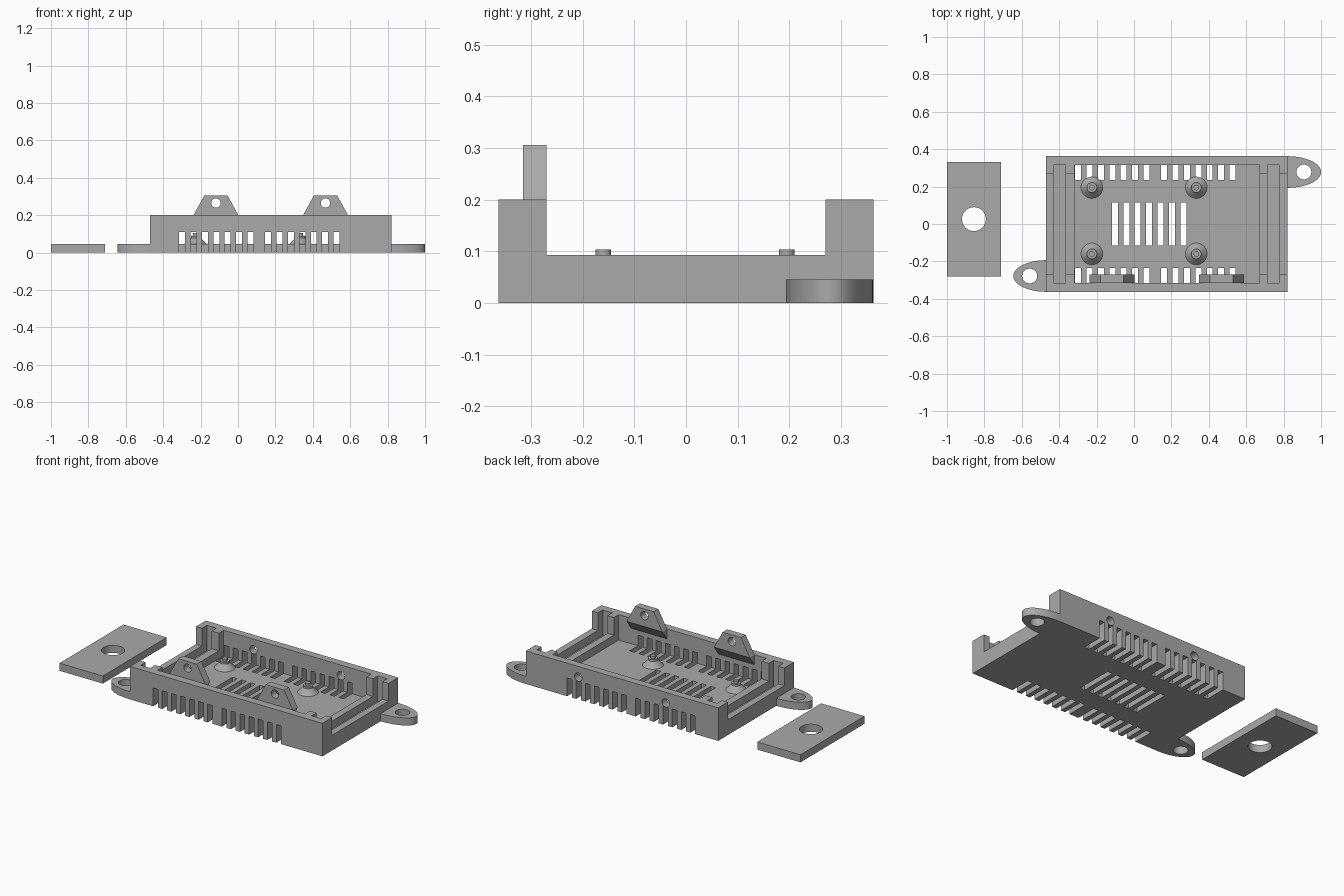
import bpy, bmesh, math
from mathutils import Matrix

if "Cube" in bpy.data.objects:
    bpy.data.objects.remove(bpy.data.objects["Cube"])

grey = bpy.data.materials.new("plain grey")
grey.diffuse_color = (0.4, 0.4, 0.4, 1)
grey.use_nodes = True
grey.node_tree.nodes["Principled BSDF"].inputs["Base Color"].default_value = grey.diffuse_color


def finish(name, bm):
    bmesh.ops.recalc_face_normals(bm, faces=bm.faces)
    me = bpy.data.meshes.new(name)
    bm.to_mesh(me)
    bm.free()
    ob = bpy.data.objects.new(name, me)
    me.materials.append(grey)
    bpy.context.collection.objects.link(ob)
    return ob


def boxes(name, items):
    """Joined boxes, each given as x0, x1, y0, y1, z0, z1."""
    bm = bmesh.new()
    for x0, x1, y0, y1, z0, z1 in items:
        m = Matrix.Translation(((x0 + x1) / 2, (y0 + y1) / 2, (z0 + z1) / 2))
        m = m @ Matrix.Diagonal((x1 - x0, y1 - y0, z1 - z0, 1))
        bmesh.ops.create_cube(bm, size=1, matrix=m)
    return finish(name, bm)


def cylinders(name, centres, radius, depth, along_y=False):
    bm = bmesh.new()
    for c in centres:
        m = Matrix.Translation(c)
        if along_y:
            m = m @ Matrix.Rotation(math.pi / 2, 4, 'X')
        bmesh.ops.create_cone(bm, cap_ends=True, segments=40, radius1=radius,
                              radius2=radius, depth=depth, matrix=m)
    return finish(name, bm)


def extrude(name, points, vec):
    bm = bmesh.new()
    face = bm.faces.new([bm.verts.new(p) for p in points])
    new = bmesh.ops.extrude_face_region(bm, geom=[face])["geom"]
    bmesh.ops.translate(bm, vec=vec, verts=[v for v in new if isinstance(v, bmesh.types.BMVert)])
    return finish(name, bm)


def combine(ob, other, operation='DIFFERENCE'):
    mod = ob.modifiers.new("cut", 'BOOLEAN')
    mod.operation, mod.object, mod.solver = operation, other, 'EXACT'
    bpy.context.view_layer.objects.active = ob
    bpy.ops.object.modifier_apply(modifier=mod.name)
    bpy.data.objects.remove(other)


def smooth(ob):
    bpy.ops.object.select_all(action='DESELECT')
    ob.select_set(True)
    bpy.context.view_layer.objects.active = ob
    bpy.ops.object.shade_smooth_by_angle(angle=math.radians(30))


X0, X1, Y, FLOOR = -0.47, 0.82, 0.3625, 0.046
TABS = (-0.118, 0.468)

# Tray: cavity, lowered ends, end panel grooves
tray = boxes("tray", [(X0, X1, -Y, Y, 0, 0.2)])
combine(tray, boxes("cavity", [(-0.318, 0.672, -0.316, 0.316, FLOOR, 0.3)]))
combine(tray, boxes("end_notch", [(X0 - 0.1, X1 + 0.1, -0.27, 0.27, 0.093, 0.3)]))
combine(tray, boxes("grooves", [(a, a + 0.064, -0.316, 0.316, FLOOR, 0.3)
                                for a in (-0.43, 0.715)]))

# Vent slots in both walls and in the floor
starts = [s + 0.061 * i for s in (-0.315, 0.145) for i in range(7)]
vents = [(x, x + 0.032, min(s * 0.235, s * 0.45), max(s * 0.235, s * 0.45), -0.1, 0.11)
         for s in (-1, 1) for x in starts]
vents += [(-0.118 + 0.061 * i, -0.086 + 0.061 * i, -0.115, 0.115, -0.1, 0.11) for i in range(7)]
combine(tray, boxes("vents", vents))

# Screw holes in the back wall
combine(tray, cylinders("wall_holes", [(x, 0.34, 0.135) for x in TABS], 0.025, 0.15, True))
smooth(tray)

# Rounded mounting ears at opposite corners
for name, x, y, s, a in (("left_ear", X0, -0.278, -1, 0.175), ("right_ear", X1, 0.278, 1, 0.18)):
    arc = [math.pi * (i / 32 - 0.5) for i in range(33)]
    ear = extrude(name, [(x + s * a * math.cos(t), y + 0.0845 * math.sin(t), 0) for t in arc],
                  (0, 0, FLOOR))
    combine(ear, cylinders("ear_hole", [(x + s * 0.088, y, 0)], 0.04, 0.3))
    smooth(ear)

# Upright tabs on the front wall, each with a sloped support beneath
for x in TABS:
    tab = extrude("tab", [(x + dx, -0.315, z) for dx, z in
                          ((-0.12, 0.2), (0.12, 0.2), (0.062, 0.306), (-0.062, 0.306))],
                  (0, 0.045, 0))
    combine(tab, cylinders("tab_hole", [(x, -0.29, 0.265)], 0.025, 0.2, True))
    smooth(tab)
    extrude("tab_support", [(x - 0.12, -0.316, 0.2), (x - 0.12, -0.27, 0.2),
                            (x - 0.12, -0.316, 0.14)], (0.24, 0, 0))

# Board standoffs: flared foot, collar and pin
profile = [(0.058, FLOOR), (0.027, 0.078), (0.027, 0.09), (0.015, 0.09), (0.015, 0.104)]
N = 32
for x in (-0.225, 0.333):
    for y in (-0.16, 0.195):
        bm = bmesh.new()
        rings = [[bm.verts.new((x + r * math.cos(2 * math.pi * i / N),
                                y + r * math.sin(2 * math.pi * i / N), z)) for i in range(N)]
                 for r, z in profile]
        for a, b in zip(rings, rings[1:]):
            for i in range(N):
                j = (i + 1) % N
                bm.faces.new((a[i], a[j], b[j], b[i]))
        bm.faces.new(rings[-1])
        bm.faces.new(rings[0][::-1])
        smooth(finish("standoff", bm))

# Loose end panel with a round cable hole
panel = boxes("end_panel", [(-1, -0.71, -0.28, 0.332, 0, FLOOR)])
combine(panel, cylinders("cable_hole", [(-0.856, 0.026, 0)], 0.064, 0.3))
smooth(panel)
